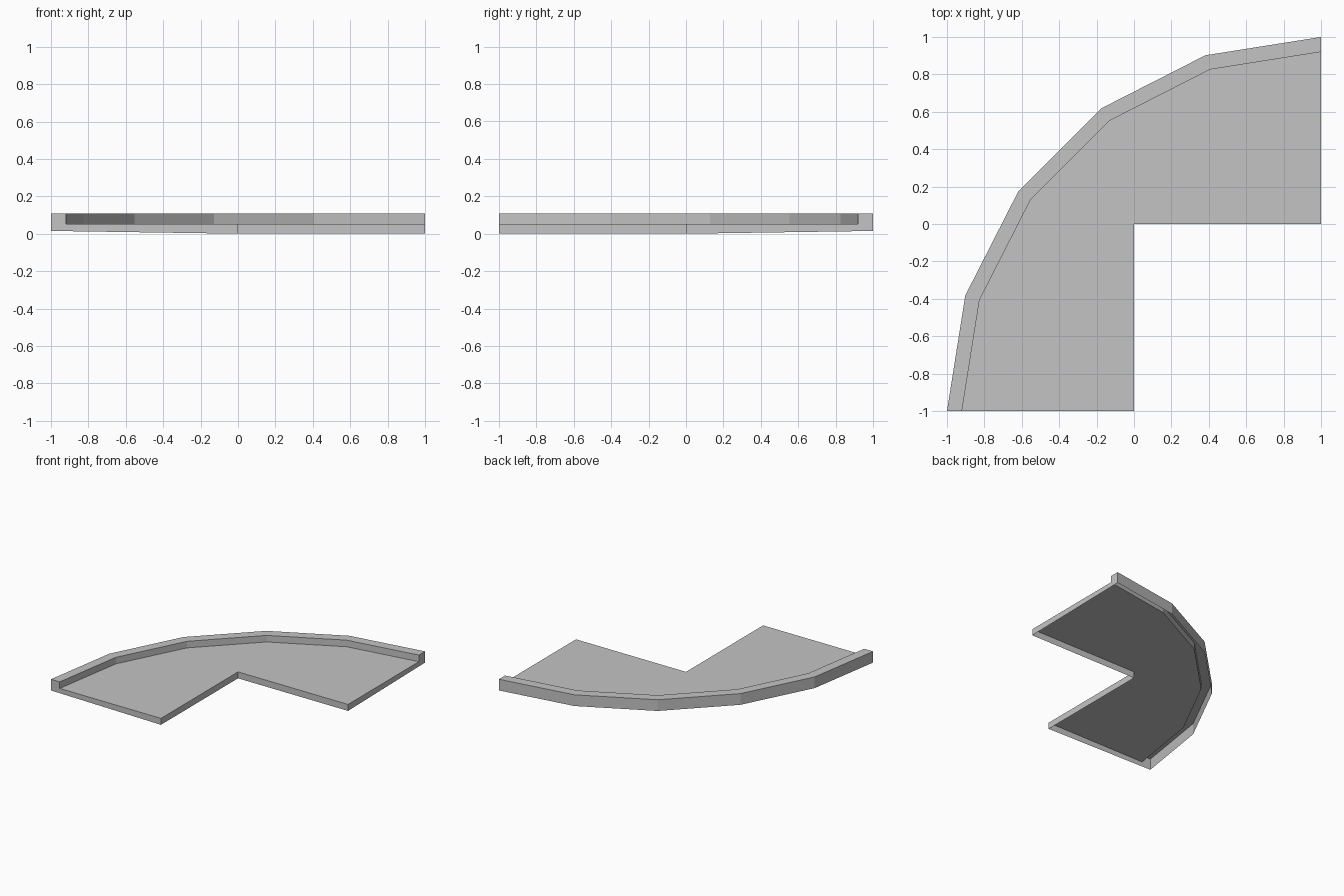
import bpy
import bmesh
from math import sin, cos, radians

cube = bpy.data.objects.get("Cube")
if cube:
    bpy.data.objects.remove(cube, do_unlink=True)

SEGMENTS = 5
OUTER, INNER = 2.0, 1.92
RIM_TOP, FLOOR_TOP, WALL_BOTTOM = 0.107, 0.053, 0.015

grey = bpy.data.materials.new("plain grey")
grey.use_nodes = True
colour = (0.55, 0.55, 0.55, 1)
grey.diffuse_color = colour
grey.node_tree.nodes["Principled BSDF"].inputs["Base Color"].default_value = colour

bm = bmesh.new()


def arc(radius, z):
    """Quarter arc of vertices about the corner (1, -1)."""
    angles = [radians(90 + 90 * i / SEGMENTS) for i in range(SEGMENTS + 1)]
    return [bm.verts.new((1 + radius * cos(a), -1 + radius * sin(a), z)) for a in angles]


def notch(z):
    """The square inside corner."""
    return [bm.verts.new((x, y, z)) for x, y in ((1, 0), (0, 0), (0, -1))]


def strip(low, high):
    for i in range(len(low) - 1):
        bm.faces.new((low[i], low[i + 1], high[i + 1], high[i]))


wall_low = arc(OUTER, WALL_BOTTOM)
wall_high = arc(OUTER, RIM_TOP)
rim_inner = arc(INNER, RIM_TOP)
floor_edge = arc(INNER, FLOOR_TOP)
notch_low = notch(0)
notch_high = notch(FLOOR_TOP)

# Raised kerb: outer wall, flat top, inner step
strip(wall_low, wall_high)
strip(wall_high, rim_inner)
strip(rim_inner, floor_edge)

# Floor and notch walls, open underneath
bm.faces.new(floor_edge + notch_high[::-1])
strip(notch_low, notch_high)

# Stepped end caps
for i in (0, -1):
    bm.faces.new((wall_low[i], wall_high[i], rim_inner[i],
                  floor_edge[i], notch_high[i], notch_low[i]))

bmesh.ops.recalc_face_normals(bm, faces=bm.faces)
floor = max(bm.faces, key=lambda f: f.calc_area())
floor.normal_update()
if floor.normal.z < 0:
    bmesh.ops.reverse_faces(bm, faces=bm.faces)

mesh = bpy.data.meshes.new("curved_corner_slab")
bm.to_mesh(mesh)
bm.free()
mesh.materials.append(grey)
slab = bpy.data.objects.new("curved_corner_slab", mesh)
bpy.context.collection.objects.link(slab)
